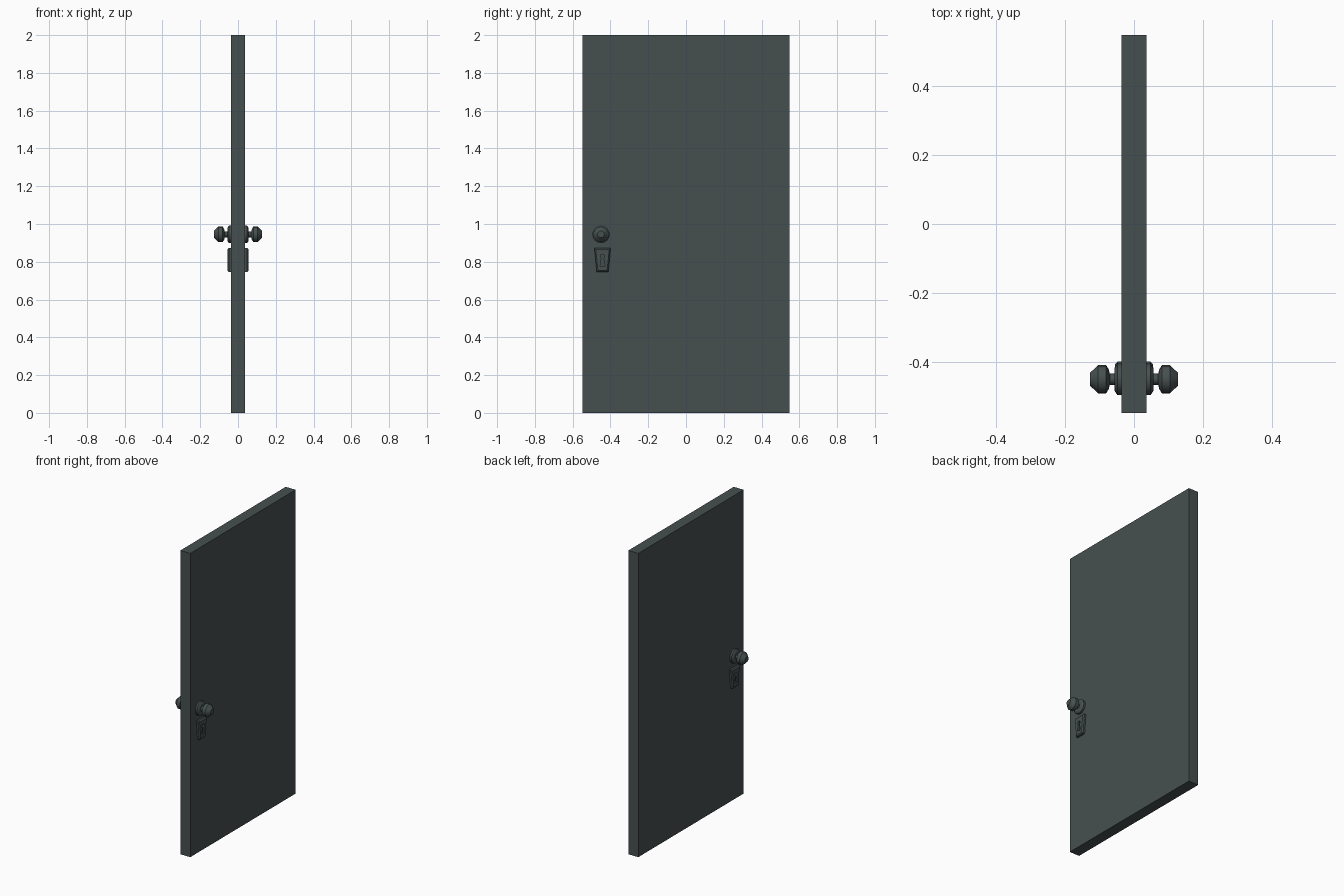
import bpy, bmesh, math

if "Cube" in bpy.data.objects:
    bpy.data.objects.remove(bpy.data.objects["Cube"])

T = 0.036          # half thickness of the door
KY, KZ = -0.45, 0.945  # knob axis

mat = bpy.data.materials.new("dark slate")
mat.diffuse_color = (0.062, 0.078, 0.078, 1)
mat.use_nodes = True
mat.node_tree.nodes["Principled BSDF"].inputs["Base Color"].default_value = mat.diffuse_color


def finish(bm, name, mirror=True):
    bmesh.ops.recalc_face_normals(bm, faces=bm.faces)
    me = bpy.data.meshes.new(name)
    bm.to_mesh(me)
    bm.free()
    me.materials.append(mat)
    ob = bpy.data.objects.new(name, me)
    bpy.context.collection.objects.link(ob)
    if mirror:
        ob.modifiers.new("mirror", 'MIRROR').use_axis[0] = True
    return ob


def prism(bm, loops):
    """Skin a list of (x, [(y, z), ...]) outlines and cap both ends."""
    rings = [[bm.verts.new((x, y, z)) for y, z in pts] for x, pts in loops]
    for a, b in zip(rings, rings[1:]):
        for i in range(len(a)):
            j = (i + 1) % len(a)
            bm.faces.new((a[i], a[j], b[j], b[i]))
    bm.faces.new(rings[0])
    bm.faces.new(rings[-1])


# Door leaf: grid face with three inset panels, walls back to x = 0, mirrored
ys = [-0.548, -0.36, 0.36, 0.548]
zs = [0, 0.183, 0.43, 0.56, 1.44, 1.577, 1.822, 2.0]
bm = bmesh.new()
grid = [[bm.verts.new((T, y, z)) for y in ys] for z in zs]
panels = []
for r in range(len(zs) - 1):
    for c in range(3):
        f = bm.faces.new((grid[r][c], grid[r][c + 1], grid[r + 1][c + 1], grid[r + 1][c]))
        if c == 1 and r in (1, 3, 5):
            panels.append(f)
edges = [e for e in bm.edges if e.is_boundary]
bmesh.ops.inset_individual(bm, faces=panels, thickness=0.031, depth=-0.02,
                           use_even_offset=True)
out = bmesh.ops.extrude_edge_only(bm, edges=edges)
for v in out["geom"]:
    if isinstance(v, bmesh.types.BMVert):
        v.co.x = 0
# keep outward normals on this open half
me_faces = [f for f in bm.faces]
bmesh.ops.recalc_face_normals(bm, faces=me_faces)
finish(bm, "door_leaf")

# Door knob: lathed rosette, neck and faceted ball along x
profile = [(0.03, 0.046), (0.048, 0.046), (0.056, 0.034), (0.056, 0.016),
           (0.07, 0.016), (0.073, 0.028), (0.081, 0.041), (0.104, 0.041),
           (0.128, 0.018)]
N = 16
loops = [(x, [(KY + r * math.cos(2 * math.pi * i / N), KZ + r * math.sin(2 * math.pi * i / N))
              for i in range(N)]) for x, r in profile]
bm = bmesh.new()
prism(bm, loops)
knob = finish(bm, "door_knob")
bpy.context.view_layer.objects.active = knob
knob.select_set(True)
bpy.ops.object.shade_smooth_by_angle(angle=math.radians(25))

# Keyhole cutter: round head and flared slot
PY = -0.442
head = [(PY + 0.011 * math.cos(math.radians(a)), 0.829 + 0.011 * math.sin(math.radians(a)))
        for a in range(-60, 241, 30)]
key = head + [(PY - 0.013, 0.775), (PY + 0.013, 0.775)]
bm = bmesh.new()
prism(bm, [(0.042, key), (0.08, key)])
cutter = finish(bm, "keyhole_cutter", mirror=False)
cutter.hide_render = True
cutter.hide_viewport = True

# Key plate: tapered trapezoid with chamfered front edge
def plate_outline(d):
    return [(PY - 0.043 + d, 0.873 - d), (PY + 0.043 - d, 0.873 - d),
            (PY + 0.031 - d, 0.746 + d), (PY - 0.031 + d, 0.746 + d)]


bm = bmesh.new()
prism(bm, [(0.03, plate_outline(0)), (0.048, plate_outline(0)), (0.055, plate_outline(0.007))])
plate = finish(bm, "key_plate", mirror=False)
cut = plate.modifiers.new("keyhole", 'BOOLEAN')
cut.operation = 'DIFFERENCE'
cut.object = cutter
cut.solver = 'EXACT'
plate.modifiers.new("mirror", 'MIRROR').use_axis[0] = True
